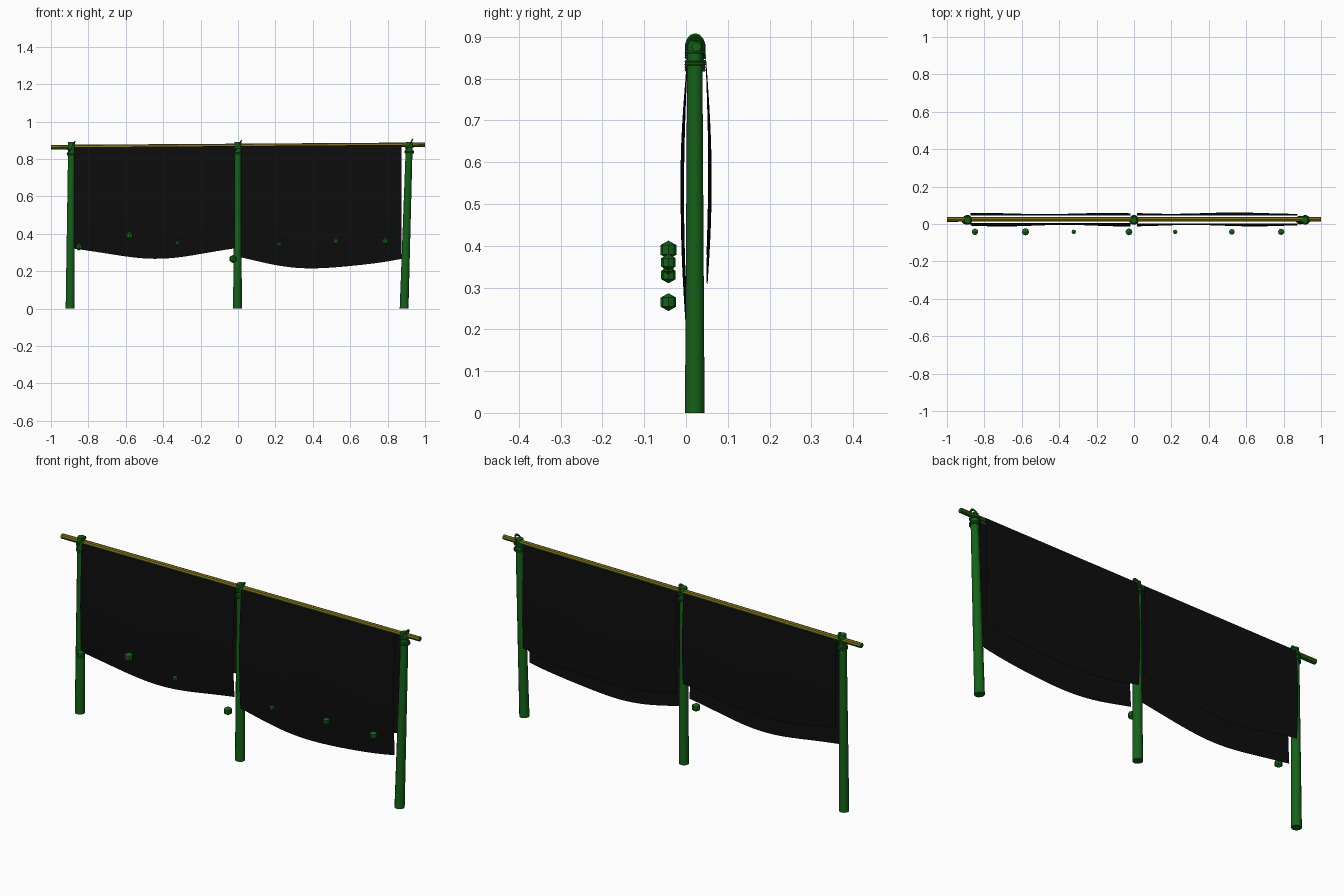
import bpy, bmesh, math
from mathutils import Vector, Matrix

if "Cube" in bpy.data.objects:
    bpy.data.objects.remove(bpy.data.objects["Cube"])


def material(name, rgb):
    m = bpy.data.materials.new(name)
    m.diffuse_color = (*rgb, 1)
    m.use_nodes = True
    m.node_tree.nodes["Principled BSDF"].inputs["Base Color"].default_value = m.diffuse_color
    return m


GREEN = material("green_wood", (0.008, 0.12, 0.01))
OLIVE = material("olive_wood", (0.2, 0.15, 0.01))
BLACK = material("black_net", (0.004, 0.004, 0.004))


def finish(bm, name, *mats, smooth=True):
    me = bpy.data.meshes.new(name)
    bm.to_mesh(me)
    bm.free()
    ob = bpy.data.objects.new(name, me)
    bpy.context.collection.objects.link(ob)
    for m in mats:
        me.materials.append(m)
    for p in me.polygons:
        p.use_smooth = smooth
    if smooth:
        bpy.ops.object.select_all(action='DESELECT')
        ob.select_set(True)
        bpy.context.view_layer.objects.active = ob
        bpy.ops.object.shade_smooth_by_angle(angle=math.radians(40))
    return ob


def pole(bm, a, b, r1, r2, sides=12):
    a, b = Vector(a), Vector(b)
    d = b - a
    rot = d.to_track_quat('Z', 'Y').to_matrix().to_4x4()
    bmesh.ops.create_cone(bm, cap_ends=True, segments=sides, radius1=r1, radius2=r2,
                          depth=d.length, matrix=Matrix.Translation((a + b) / 2) @ rot)


def rope_ring(bm, mat, major=0.022, minor=0.004, n=14, k=6):
    rings = []
    for i in range(n):
        a = 2 * math.pi * i / n
        rings.append([bm.verts.new(mat @ Vector((
            (major + minor * math.cos(t)) * math.cos(a),
            (major + minor * math.cos(t)) * math.sin(a),
            minor * math.sin(t)))) for t in (2 * math.pi * j / k for j in range(k))])
    for i in range(n):
        p, q = rings[i], rings[(i + 1) % n]
        for j in range(k):
            bm.faces.new((p[j], q[j], q[(j + 1) % k], p[(j + 1) % k]))


def rail_z(x):
    return 0.869 + 0.007 * x


# tapered, slightly leaning posts with rope lashings at the top
POSTS = {"left": (-0.898, -0.89), "middle": (-0.003, 0.0), "right": (0.888, 0.916)}
for side, (x0, x1) in POSTS.items():
    bm = bmesh.new()
    pole(bm, (x0, 0.021, 0), (x1, 0.021, 0.89), 0.0235, 0.018)
    finish(bm, side + "_post", GREEN)
    bm = bmesh.new()
    for dz in (-0.042, -0.035, -0.012):
        rope_ring(bm, Matrix.Translation((x1, 0.022, rail_z(x1) + dz)))
    diagonal = (Matrix.Translation((x1, 0.022, rail_z(x1))) @ Matrix.Rotation(math.radians(-58), 4, 'Y')
                @ Matrix.Diagonal((1.5, 0.95, 1, 1)))
    rope_ring(bm, diagonal)
    finish(bm, side + "_lashing", GREEN)

# cross rail, olive along its upper faces
bm = bmesh.new()
pole(bm, (-1, 0.025, rail_z(-1)), (1, 0.025, rail_z(1)), 0.013, 0.012, 8)
bm.normal_update()
for f in bm.faces:
    f.material_index = 1 if f.normal.z > 0.3 else 0
finish(bm, "cross_rail", GREEN, OLIVE)


# hanging nets: a front and a back sheet per bay, bulging and sagging
def net(name, x0, x1, y_top, bulge, hem, sag, phase, nx=24, nz=12):
    bm = bmesh.new()
    grid = []
    for i in range(nx + 1):
        u = i / nx
        x = x0 + (x1 - x0) * u
        top = rail_z(x)
        bottom = hem - sag * math.sin(math.pi * u) + 0.004 * math.sin(9 * u + phase)
        col = []
        for j in range(nz + 1):
            v = j / nz
            wave = 1 + 0.3 * math.sin(8 * u + phase)
            y = y_top + bulge * wave * math.sin(math.pi * 0.88 * v)
            col.append(bm.verts.new((x, y, top + (bottom - top) * v)))
        grid.append(col)
    for i in range(nx):
        for j in range(nz):
            bm.faces.new((grid[i][j], grid[i][j + 1], grid[i + 1][j + 1], grid[i + 1][j]))
    finish(bm, name, BLACK)


net("left_net_front", -0.875, -0.018, 0.005, -0.014, 0.32, 0.05, 0.0)
net("left_net_back", -0.875, -0.018, 0.046, 0.010, 0.42, 0.05, 1.0)
net("right_net_front", 0.015, 0.875, 0.004, -0.013, 0.27, 0.055, 2.0)
net("right_net_back", 0.015, 0.875, 0.046, 0.012, 0.36, 0.055, 3.0)

# faceted floats in front of the nets
FLOATS = [(-0.85, 0.33, 0.02), (-0.58, 0.39, 0.0225), (-0.322, 0.35, 0.014), (-0.027, 0.265, 0.0215),
          (0.22, 0.345, 0.014), (0.523, 0.36, 0.018), (0.787, 0.36, 0.02)]
for n, (x, z, r) in enumerate(FLOATS):
    bm = bmesh.new()
    bmesh.ops.create_uvsphere(bm, u_segments=8, v_segments=3, radius=r,
                              matrix=Matrix.Translation((x, -0.042, z)))
    finish(bm, f"float_{n + 1}", GREEN, smooth=False)
